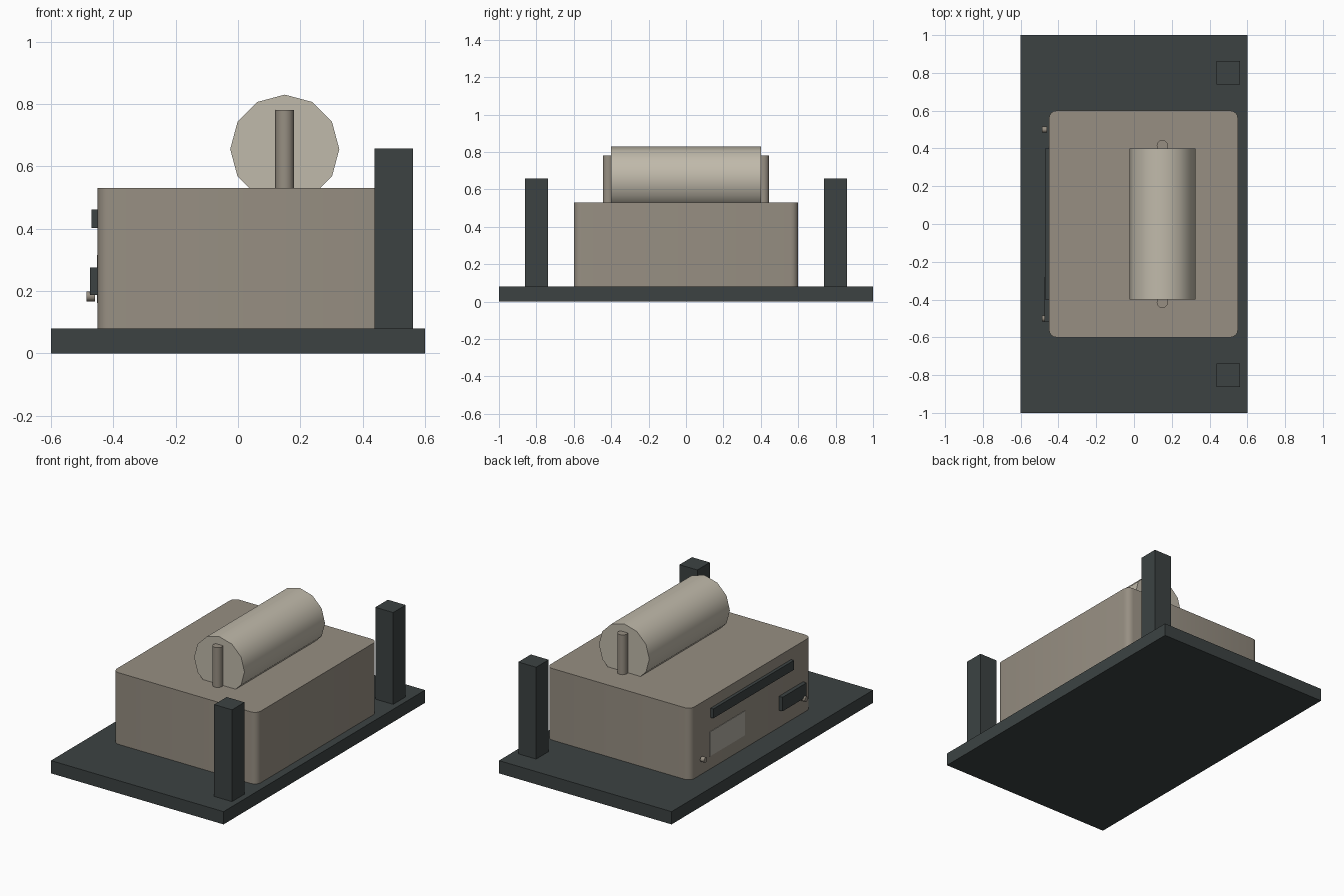
import bpy, bmesh, math

if "Cube" in bpy.data.objects:
    bpy.data.objects.remove(bpy.data.objects["Cube"])


def material(name, rgb):
    m = bpy.data.materials.new(name)
    m.diffuse_color = (*rgb, 1)
    m.use_nodes = True
    m.node_tree.nodes["Principled BSDF"].inputs["Base Color"].default_value = m.diffuse_color
    return m


DARK = material("dark_slate", (0.045, 0.055, 0.055))
TAUPE = material("taupe", (0.31, 0.275, 0.225))
CREAM = material("cream_paper", (0.53, 0.49, 0.405))
GREY = material("warm_grey", (0.44, 0.42, 0.37))


def smooth(obj):
    bpy.ops.object.select_all(action='DESELECT')
    obj.select_set(True)
    bpy.context.view_layer.objects.active = obj
    bpy.ops.object.shade_smooth_by_angle(angle=math.radians(40))


def box(name, x, y, z, mat, corner=0):
    """Box from (min, max) ranges, with optional rounded vertical corners."""
    bm = bmesh.new()
    bmesh.ops.create_cube(bm, size=1)
    for v in bm.verts:
        v.co = [r[0] if c < 0 else r[1] for c, r in zip(v.co, (x, y, z))]
    if corner:
        upright = [e for e in bm.edges
                   if abs(e.verts[0].co.z - e.verts[1].co.z) > 0.01]
        bmesh.ops.bevel(bm, geom=upright, offset=corner, segments=4,
                        profile=0.5, affect='EDGES')
    mesh = bpy.data.meshes.new(name)
    bm.to_mesh(mesh)
    bm.free()
    obj = bpy.data.objects.new(name, mesh)
    bpy.context.collection.objects.link(obj)
    mesh.materials.append(mat)
    if corner:
        smooth(obj)
    return obj


def rod(name, loc, radius, length, rot, mat, sides=12):
    bpy.ops.mesh.primitive_cylinder_add(vertices=sides, radius=radius, depth=length,
                                        location=loc, rotation=rot)
    obj = bpy.context.object
    obj.name = name
    obj.data.materials.append(mat)
    smooth(obj)
    return obj


# Base plate and housing
box("base_plate", (-0.6, 0.6), (-1, 1), (0, 0.08), DARK)
box("housing", (-0.45, 0.55), (-0.6, 0.6), (0.08, 0.53), TAUPE, corner=0.04)

# Paper roll lying half sunk in the top
rod("paper_roll", (0.15, 0, 0.655), 0.175, 0.8, (math.pi / 2, 0, 0), CREAM)

# Mirrored posts, roll pins and screws
for side, s in (("front", -1), ("back", 1)):
    box(side + "_post", (0.438, 0.562), (s * 0.8 - 0.062, s * 0.8 + 0.062),
        (0.08, 0.657), DARK)
    rod(side + "_roll_pin", (0.15, s * 0.415, 0.655), 0.03, 0.25, (0, 0, 0), TAUPE)
    rod(side + "_screw", (-0.473, s * 0.5, 0.183), 0.016, 0.027,
        (0, math.pi / 2, 0), TAUPE)

# Details on the left face
box("paper_slot", (-0.47, -0.45), (-0.4, 0.4), (0.402, 0.461), DARK)
box("port", (-0.475, -0.45), (-0.52, -0.28), (0.188, 0.276), DARK)
box("label_plate", (-0.453, -0.449), (0.06, 0.41), (0.162, 0.315), GREY)
